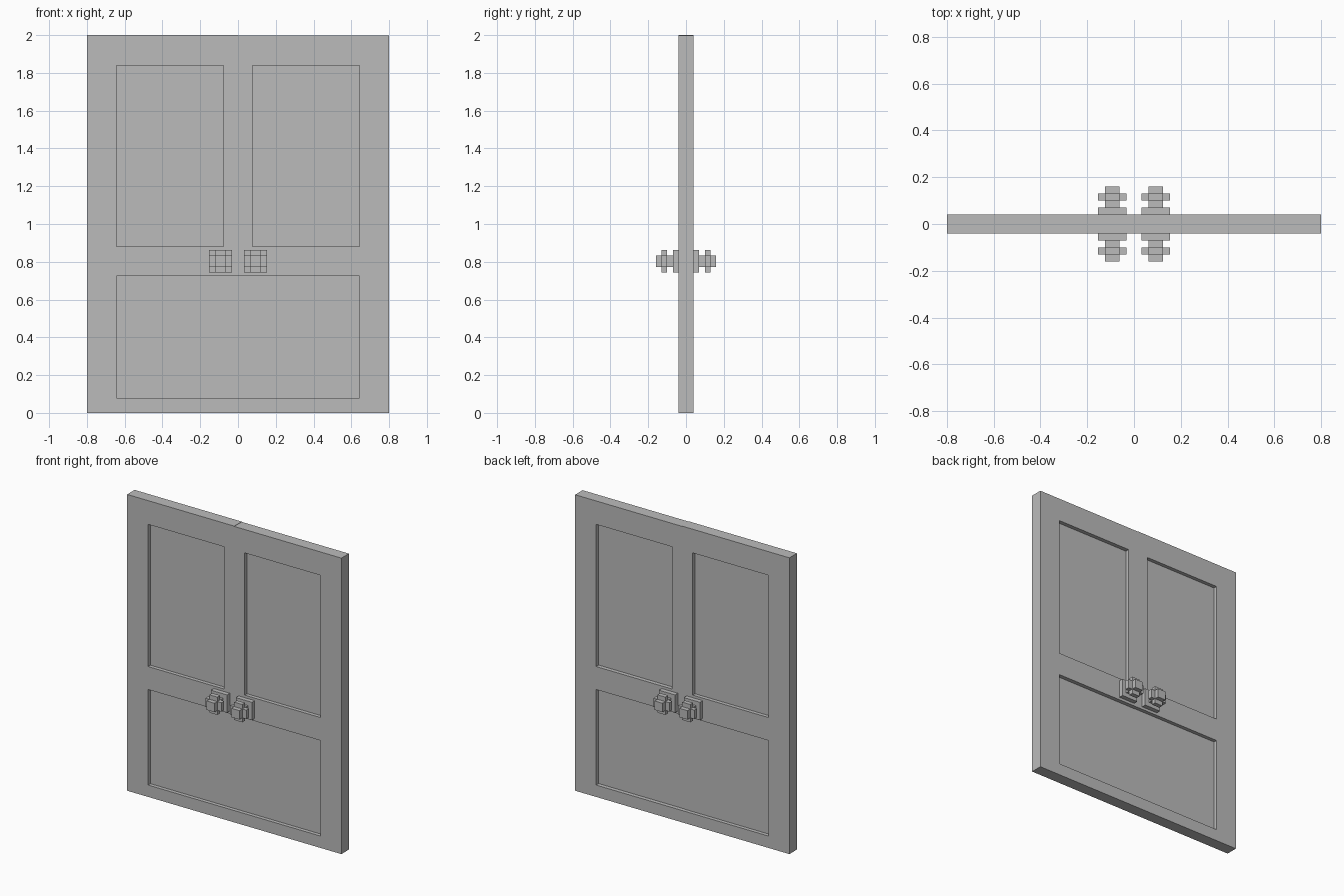
import bpy
import bmesh
from mathutils import Matrix, Vector

cube = bpy.data.objects.get("Cube")
if cube:
    bpy.data.objects.remove(cube, do_unlink=True)

grey = bpy.data.materials.new("plain grey")
grey.use_nodes = True
colour = (0.5, 0.5, 0.5, 1)
grey.diffuse_color = colour
grey.node_tree.nodes["Principled BSDF"].inputs["Base Color"].default_value = colour

HALF_W, HALF_T, HEIGHT = 0.8, 0.04, 2.0
RECESS = 0.025
SEAM_STEP = 0.002   # the left leaf sits a hair lower and deeper


def add_box(bm, low, high):
    low, high = Vector(low), Vector(high)
    size = high - low
    bmesh.ops.create_cube(
        bm, size=1,
        matrix=Matrix.Translation((low + high) / 2) @ Matrix.Diagonal((*size, 1)))


def make_object(name, boxes):
    bm = bmesh.new()
    for low, high in boxes:
        add_box(bm, low, high)
    mesh = bpy.data.meshes.new(name)
    bm.to_mesh(mesh)
    bm.free()
    mesh.materials.append(grey)
    obj = bpy.data.objects.new(name, mesh)
    bpy.context.collection.objects.link(obj)
    return obj


def span(side, inner, outer):
    """Order an x range for the given side."""
    return sorted((side * inner, side * outer))


for side, label in ((-1, "right"), (1, "left")):
    step = SEAM_STEP if side > 0 else 0

    # Door leaf
    x0, x1 = span(side, 0, HALF_W)
    leaf = make_object(label + "_leaf",
                       [((x0, -HALF_T, 0), (x1, HALF_T, HEIGHT - step))])

    # Recessed panels on both faces; the lower one runs across the seam
    cuts = []
    for inner, z0, z1 in ((0.077, 0.88, 1.84), (-0.05, 0.08, 0.725)):
        a, b = span(side, inner, 0.643)
        cuts.append(((a, -0.1, z0), (b, RECESS - HALF_T, z1)))
        cuts.append(((a, HALF_T - RECESS - step, z0), (b, 0.1, z1)))
    cutter = make_object(label + "_panel_cutter", cuts)
    cutter.hide_render = True
    cutter.hide_set(True)
    cutter.display_type = 'WIRE'
    mod = leaf.modifiers.new("panels", 'BOOLEAN')
    mod.operation = 'DIFFERENCE'
    mod.solver = 'EXACT'
    mod.object = cutter

    # Bake the cut and drop the helper
    depsgraph = bpy.context.evaluated_depsgraph_get()
    leaf_mesh = bpy.data.meshes.new_from_object(leaf.evaluated_get(depsgraph))
    leaf.modifiers.clear()
    leaf.data = leaf_mesh
    bpy.data.objects.remove(cutter, do_unlink=True)

    # Knobs: square plate, square stem and a cross-shaped grip
    cx, cz = side * 0.093, 0.803
    for face, where in ((-1, "front"), (1, "back")):
        def block(half_x, half_z, near, far):
            y0, y1 = sorted((face * near, face * far))
            return ((cx - half_x, y0, cz - half_z), (cx + half_x, y1, cz + half_z))

        make_object(f"{label}_{where}_knob_plate", [block(0.06, 0.06, HALF_T, 0.07)])
        make_object(f"{label}_{where}_knob_stem", [block(0.03, 0.03, 0.07, 0.16)])
        arms = [block(0.06, 0.03, 0.1, 0.13), block(0.03, 0.06, 0.1, 0.13)]
        for arm, name in zip(arms, ("wide", "tall")):
            make_object(f"{label}_{where}_knob_{name}_grip", [arm])
